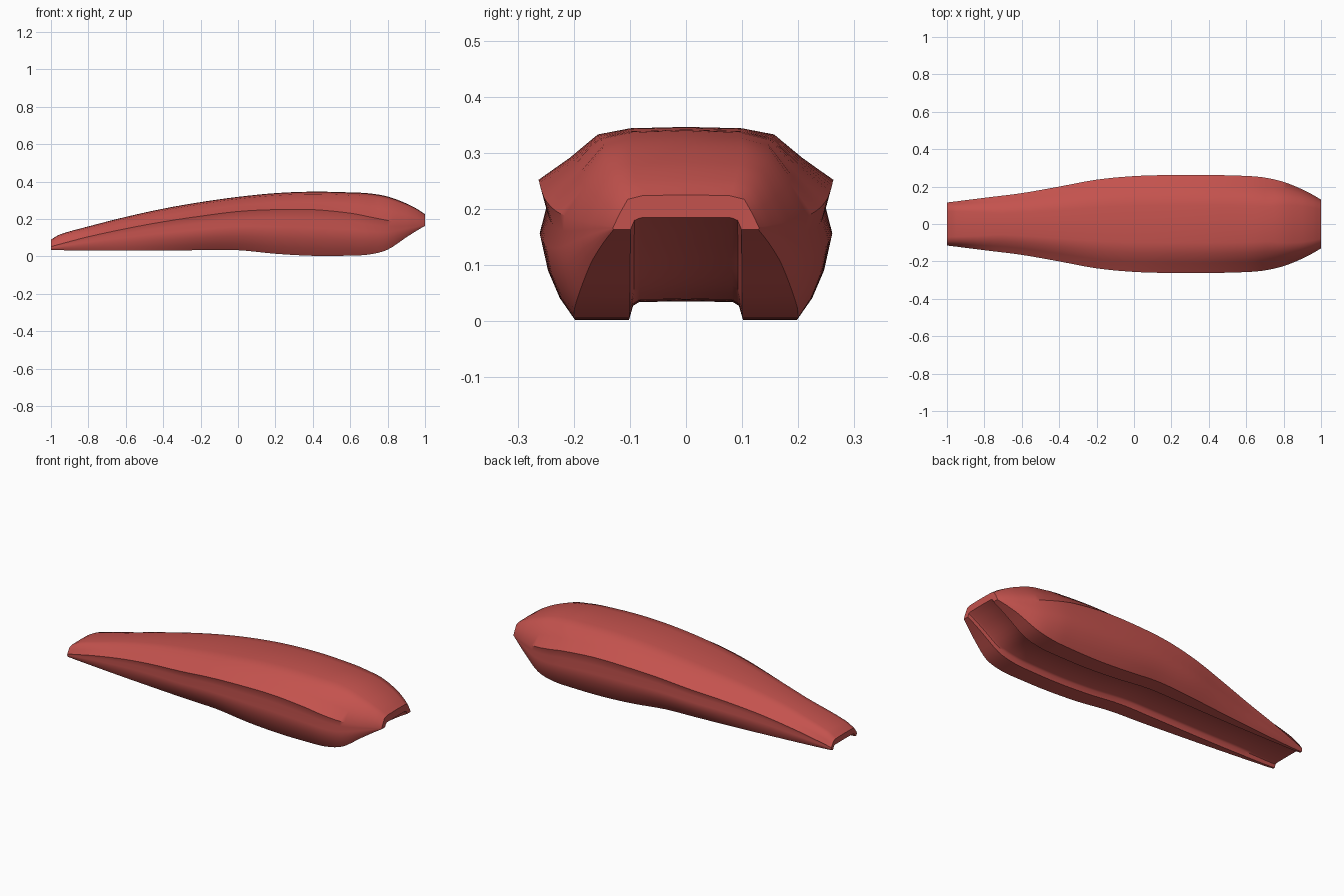
import bpy, bmesh

if "Cube" in bpy.data.objects:
    bpy.data.objects.remove(bpy.data.objects["Cube"])

# Stations along the length: x, top z, crease z, bottom z, half width, half width of underside
STATIONS = [
    (-1.0, .09, .052, .035, .115, .110), (-.95, .118, .066, .033, .121, .113),
    (-.8, .160, .105, .031, .140, .125), (-.6, .211, .148, .030, .165, .142),
    (-.4, .255, .185, .031, .200, .160), (-.2, .290, .215, .033, .237, .178),
    (0, .318, .240, .033, .256, .190), (.2, .338, .250, .014, .262, .196),
    (.4, .346, .250, .003, .262, .197), (.6, .342, .231, .004, .257, .199),
    (.7, .337, .212, .010, .248, .200), (.8, .320, .192, .036, .225, .195),
    (.9, .283, .178, .102, .185, .170), (.96, .252, .172, .140, .154, .147),
    (1.0, .225, .167, .163, .130, .129),
]
# Upper section as (share of width mid-body, share of width at the ends, share of height)
UPPER = [(.38, .60, .975), (.60, .80, .86), (.79, .91, .42), (1, 1, 0)]
# Lower section as (share between underside and full width, share of height)
LOWER = [(.79, .80), (.97, .61), (.76, .36), (.43, .16), (0, 0)]


def sample(x):
    """Smooth interpolation of the station table."""
    i = max(k for k in range(len(STATIONS) - 1) if STATIONS[k][0] <= x + 1e-9)
    a, b = STATIONS[i], STATIONS[i + 1]
    p = STATIONS[max(i - 1, 0)]
    n = STATIONS[min(i + 2, len(STATIONS) - 1)]
    h = b[0] - a[0]
    t = (x - a[0]) / h
    out = []
    for k in range(1, 6):
        m0 = (b[k] - p[k]) / (b[0] - p[0]) * h
        m1 = (n[k] - a[k]) / (n[0] - a[0]) * h
        out.append((2*t**3 - 3*t**2 + 1) * a[k] + (t**3 - 2*t**2 + t) * m0
                   + (3*t**2 - 2*t**3) * b[k] + (t**3 - t**2) * m1)
    return out


def section(x):
    """Closed cross-section: rounded top, side crease, belly, grooved underside."""
    top, crease, bottom, w, b = sample(x)
    e = max(0, (abs(x) - .72) / .28)
    half = [(w * (m + (f - m) * e), crease + (top - crease) * s) for m, f, s in UPPER]
    half += [(b + (w - b) * f, bottom + (crease - bottom) * s) for f, s in LOWER]
    # Shallow groove
    d = .033 - .011 * e
    g = .104 - .005 * abs(x)
    half += [(g, bottom), (g - .007, bottom + .75 * d), (g - .018, bottom + .96 * d)]
    ring = [(0, top)] + half + [(0, bottom + d)] + [(-y, z) for y, z in reversed(half)]
    return [(x, y, z) for y, z in ring]


# Loft the body through evenly subdivided stations
xs = []
for a, b in zip(STATIONS, STATIONS[1:]):
    xs += [a[0] + (b[0] - a[0]) * k / 4 for k in range(4)]
xs.append(1.0)

bm = bmesh.new()
rings = [[bm.verts.new(p) for p in section(x)] for x in xs]
n = len(rings[0])
for r0, r1 in zip(rings, rings[1:]):
    for i in range(n):
        j = (i + 1) % n
        bm.faces.new((r0[i], r0[j], r1[j], r1[i]))
# Flat end faces
bm.faces.new(rings[0])
bm.faces.new(rings[-1])
bmesh.ops.recalc_face_normals(bm, faces=bm.faces[:])

mesh = bpy.data.meshes.new("shell_body")
bm.to_mesh(mesh)
bm.free()
body = bpy.data.objects.new("shell_body", mesh)
bpy.context.collection.objects.link(body)

red = bpy.data.materials.new("warm red")
red.diffuse_color = (.55, .085, .075, 1)
red.use_nodes = True
red.node_tree.nodes["Principled BSDF"].inputs["Base Color"].default_value = red.diffuse_color
mesh.materials.append(red)

# Smooth skin with the crease, groove and ends kept sharp
bpy.context.view_layer.objects.active = body
body.select_set(True)
bpy.ops.object.shade_smooth_by_angle(angle=.75)
